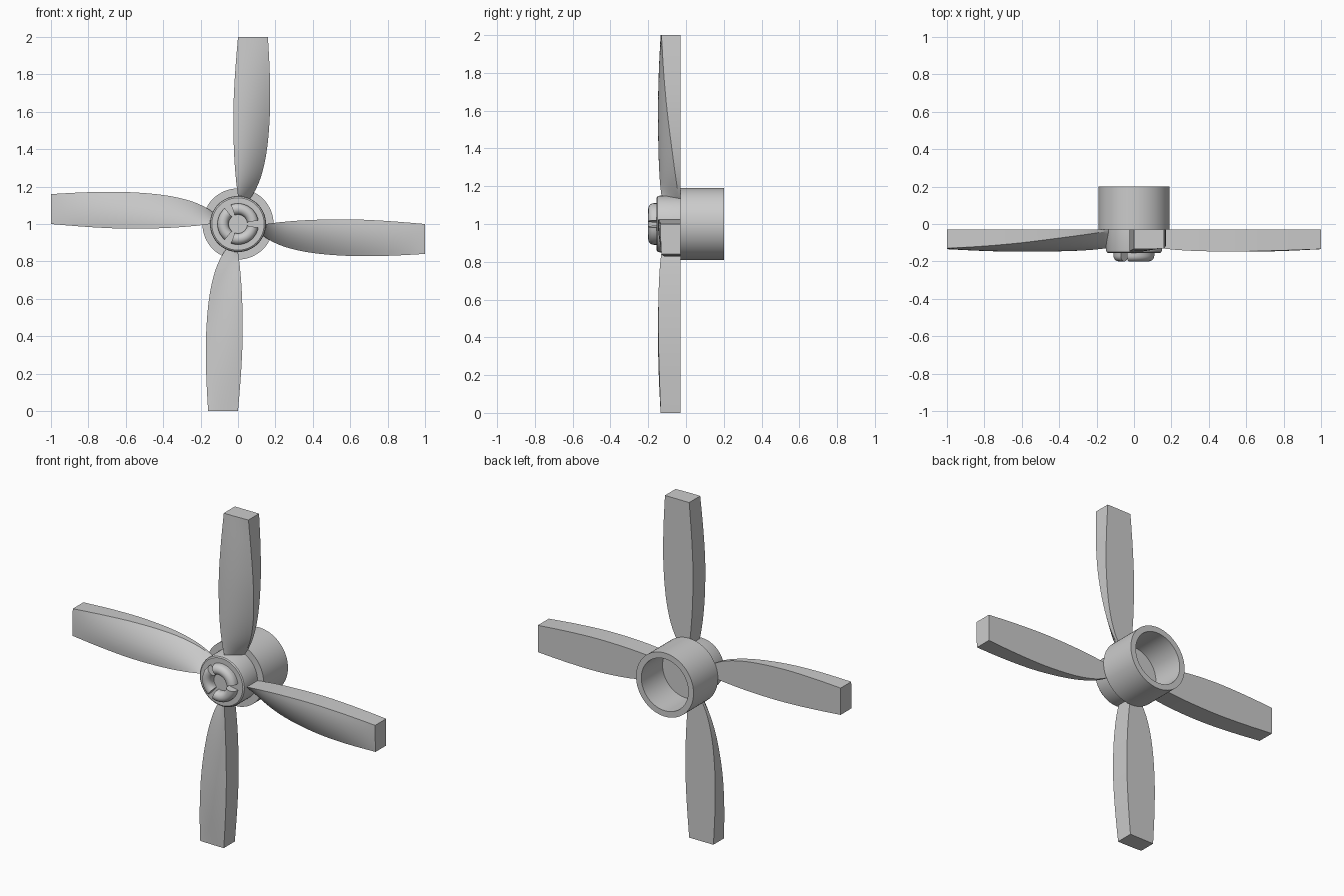
import bpy, bmesh
from math import cos, sin, pi, radians

if "Cube" in bpy.data.objects:
    bpy.data.objects.remove(bpy.data.objects["Cube"])

CZ = 1.0  # height of the propeller axis


def finish(name, bm, angle=30):
    bmesh.ops.recalc_face_normals(bm, faces=bm.faces)
    me = bpy.data.meshes.new(name)
    bm.to_mesh(me)
    bm.free()
    ob = bpy.data.objects.new(name, me)
    bpy.context.collection.objects.link(ob)
    bpy.ops.object.select_all(action='DESELECT')
    ob.select_set(True)
    bpy.context.view_layer.objects.active = ob
    bpy.ops.object.shade_smooth_by_angle(angle=radians(angle))
    return ob


def skin(bm, rings, closed):
    """Bridge rings of points; closed joins the last ring to the first."""
    vs = [[bm.verts.new(p) for p in ring] for ring in rings]
    n = len(vs[0])
    for i in range(len(vs) if closed else len(vs) - 1):
        a, b = vs[i], vs[(i + 1) % len(vs)]
        for j in range(n):
            k = (j + 1) % n
            bm.faces.new((a[j], a[k], b[k], b[j]))
    if not closed:
        bm.faces.new(vs[0])
        bm.faces.new(vs[-1])


def circle(r, y, n=64):
    return [(r * cos(2 * pi * i / n), y, CZ + r * sin(2 * pi * i / n)) for i in range(n)]


def turned(name, profile):
    bm = bmesh.new()
    skin(bm, [circle(r, y) for r, y in profile], False)
    return finish(name, bm)


def catmull(p0, p1, p2, p3, t):
    return [0.5 * (2 * b + (c - a) * t + (2 * a - 5 * b + 4 * c - d) * t * t
                   + (3 * b - a - 3 * c + d) * t ** 3)
            for a, b, c, d in zip(p0, p1, p2, p3)]


# Rear cup, open at the back
turned("rear_cup", [(0.155, 0.0), (0.155, 0.2), (0.19, 0.2), (0.19, -0.03), (0.10, -0.03)])

# Front hub
turned("front_hub", [(0.15, -0.025), (0.15, -0.14), (0.147, -0.15), (0.14, -0.155)])

# Three rounded lobes on the nose
for k in range(3):
    bm = bmesh.new()
    rings = []
    for i in range(17):
        a = radians(10 + 120 * k + 100 * i / 16)
        ring = [(0.05, -0.15), (0.11, -0.15)]
        ring += [(0.08 + 0.03 * cos(pi * j / 10), -0.17 - 0.03 * sin(pi * j / 10)) for j in range(11)]
        rings.append([(r * cos(a), y, CZ + r * sin(a)) for r, y in ring])
    skin(bm, rings, False)
    finish(f"nose_lobe_{k + 1}", bm)

# Blade stations: radius, left x, right x, left front y, right front y, bulge
stations = [
    (0.10, 0.010, 0.030, -0.120, -0.034, 0.000),
    (0.15, 0.000, 0.075, -0.130, -0.040, 0.006),
    (0.25, -0.012, 0.122, -0.140, -0.055, 0.016),
    (0.40, -0.022, 0.155, -0.146, -0.075, 0.020),
    (0.60, -0.025, 0.171, -0.146, -0.100, 0.018),
    (0.80, -0.016, 0.170, -0.141, -0.118, 0.012),
    (1.00, 0.000, 0.160, -0.134, -0.130, 0.002),
]
pts = [stations[0]] + stations + [stations[-1]]
sections = [catmull(*pts[i:i + 4], t / 4) for i in range(len(stations) - 1) for t in range(4)]
sections.append(stations[-1])

# Four blades around the hub: flat back, twisted convex front
for k, side in enumerate(("top", "left", "bottom", "right")):
    c, s = cos(k * pi / 2), sin(k * pi / 2)
    bm = bmesh.new()
    rings = []
    for r, xl, xr, yl, yr, bulge in sections:
        ring = [(xr, -0.03), (xl, -0.03)]
        for j in range(9):
            t = j / 8
            ring.append((xl + (xr - xl) * t, yl + (yr - yl) * t - bulge * 4 * t * (1 - t)))
        rings.append([(u * c - r * s, y, CZ + u * s + r * c) for u, y in ring])
    skin(bm, rings, False)
    finish(f"blade_{side}", bm)
